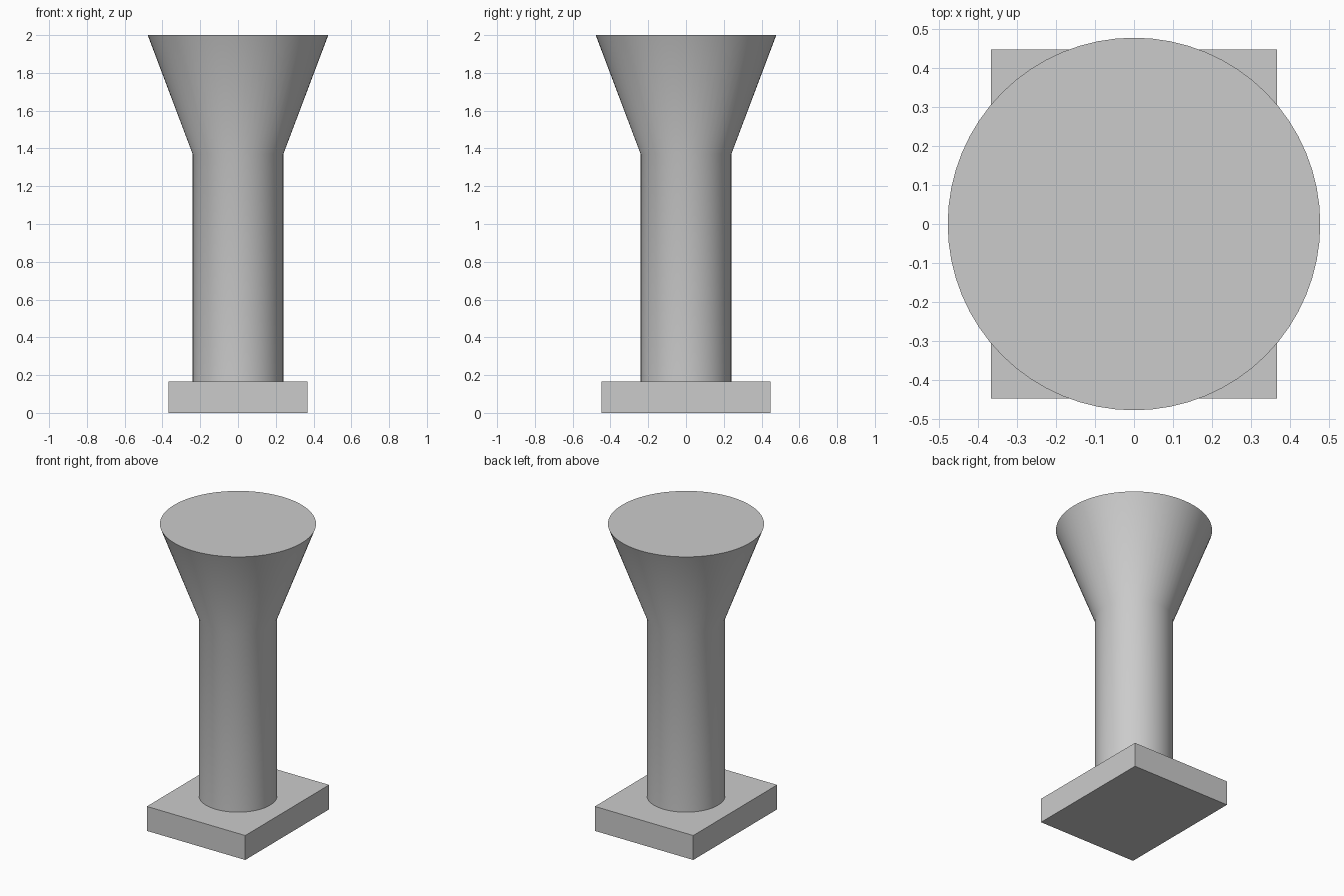
import bpy
import bmesh
import math

SEGMENTS = 64

default_cube = bpy.data.objects.get("Cube")
if default_cube:
    bpy.data.objects.remove(default_cube, do_unlink=True)

# Single plain grey
grey = bpy.data.materials.new("light_grey")
grey.use_nodes = True
colour = (0.6, 0.6, 0.6, 1.0)
grey.diffuse_color = colour
grey.node_tree.nodes["Principled BSDF"].inputs["Base Color"].default_value = colour


def add_object(name, bm):
    bmesh.ops.recalc_face_normals(bm, faces=bm.faces)
    mesh = bpy.data.meshes.new(name)
    bm.to_mesh(mesh)
    bm.free()
    mesh.materials.append(grey)
    obj = bpy.data.objects.new(name, mesh)
    bpy.context.collection.objects.link(obj)
    return obj


def box(name, size, bottom):
    bm = bmesh.new()
    bmesh.ops.create_cube(bm, size=1)
    bmesh.ops.scale(bm, vec=size, verts=bm.verts)
    bmesh.ops.translate(bm, vec=(0, 0, bottom + size[2] / 2), verts=bm.verts)
    return add_object(name, bm)


def turned(name, profile):
    """Stack rings of (radius, height), bridge them and cap both ends."""
    bm = bmesh.new()
    rings = []
    for radius, z in profile:
        angles = [math.tau * i / SEGMENTS for i in range(SEGMENTS)]
        rings.append([bm.verts.new((radius * math.cos(a), radius * math.sin(a), z))
                      for a in angles])
    for low, high in zip(rings, rings[1:]):
        for i in range(SEGMENTS):
            j = (i + 1) % SEGMENTS
            bm.faces.new((low[i], low[j], high[j], high[i]))
    bm.faces.new(rings[0][::-1])
    bm.faces.new(rings[-1])
    return add_object(name, bm)


# Rectangular foot plate
box("base_plate", (0.735, 0.895, 0.165), 0)

# Round shaft flaring into a flat-topped cone
column = turned("flared_column", [(0.24, 0.165), (0.24, 1.37), (0.478, 2.0)])

# Smooth sides, crisp rims
bpy.ops.object.select_all(action="DESELECT")
column.select_set(True)
bpy.context.view_layer.objects.active = column
bpy.ops.object.shade_smooth_by_angle(angle=math.radians(30))
